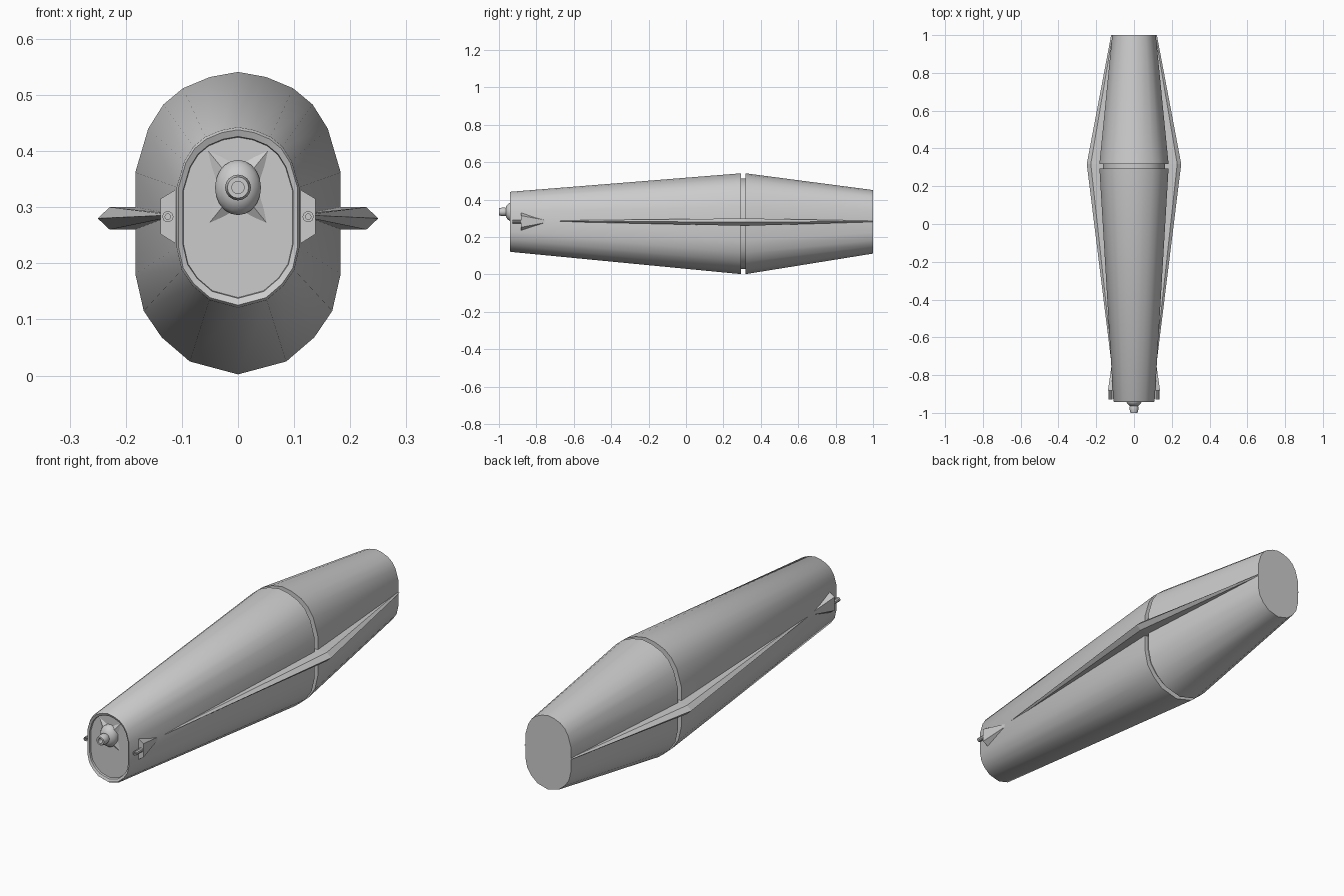
import bpy, bmesh, math
from mathutils import Vector

if "Cube" in bpy.data.objects:
    bpy.data.objects.remove(bpy.data.objects["Cube"])


def finish(name, bm, smooth=35):
    bmesh.ops.recalc_face_normals(bm, faces=bm.faces)
    me = bpy.data.meshes.new(name)
    bm.to_mesh(me)
    bm.free()
    if smooth:
        me.shade_smooth()
        me.set_sharp_from_angle(angle=math.radians(smooth))
    ob = bpy.data.objects.new(name, me)
    bpy.context.collection.objects.link(ob)
    return ob


def loft(name, rings, smooth=35):
    bm = bmesh.new()
    loops = [[bm.verts.new(p) for p in ring] for ring in rings]
    n = len(loops[0])
    for a, b in zip(loops, loops[1:]):
        for i in range(n):
            j = (i + 1) % n
            bm.faces.new((a[i], a[j], b[j], b[i]))
    bm.faces.new(loops[0])
    bm.faces.new(loops[-1])
    return finish(name, bm, smooth)


def mirror_x(ob):
    m = ob.modifiers.new("mirror", 'MIRROR')
    m.use_axis = (True, False, False)
    m.use_mirror_merge = False


def turned(name, profile, x, z, n=16, zs=1.0):
    # round part about the y axis from (radius, y) pairs
    return loft(name, [[(x + r * math.cos(2 * math.pi * i / n), y,
                         z + zs * r * math.sin(2 * math.pi * i / n)) for i in range(n)]
                       for r, y in profile])


# Hull cross-section at the widest point, relative to its middle
half = [(0.05, 0.26), (0.098, 0.24), (0.133, 0.211), (0.16, 0.168), (0.183, 0.09),
        (0.183, -0.091), (0.168, -0.157), (0.136, -0.204), (0.086, -0.247)]
outline = [(0, 0.269)] + half + [(0, -0.27)] + [(-x, z) for x, z in reversed(half)]


def section(y, s, zc):
    return [(x * s, y, zc + z * s) for x, z in outline]


# Hull: recessed nose plate, rim, front body, groove, tail body
loft("hull", [section(*r) for r in [
    (-0.928, 0.53, 0.282), (-0.937, 0.535, 0.282), (-0.942, 0.58, 0.282),
    (-0.936, 0.597, 0.282), (0.295, 1.0, 0.272), (0.295, 0.9, 0.272),
    (0.318, 0.9, 0.272), (0.318, 1.0, 0.272), (1.0, 0.63, 0.282)]])


# Long side fins, widest at the groove
def fin_ring(y, root, tip, h, z):
    mid = tip - 0.25 * (tip - root)
    return [(root, y, z - h), (mid, y, z - h), (tip, y, z), (mid, y, z + h), (root, y, z + h)]


mirror_x(loft("side_fin", [
    fin_ring(-0.75, 0.095, 0.118, 0.002, 0.286),
    fin_ring(0.318, 0.165, 0.25, 0.02, 0.28),
    fin_ring(1.0, 0.09, 0.121, 0.003, 0.284)], 0))

# Gun fairings on the sides of the nose
mirror_x(loft("gun_fairing", [
    [(0.10, -0.882, 0.228), (0.138, -0.882, 0.252), (0.138, -0.882, 0.315), (0.10, -0.882, 0.338)],
    [(0.10, -0.75, 0.272), (0.119, -0.75, 0.278), (0.119, -0.75, 0.290), (0.10, -0.75, 0.296)]], 0))
mirror_x(turned("side_gun", [(0.01, -0.87), (0.01, -0.928), (0.005, -0.928), (0.005, -0.9)],
                0.125, 0.283, 10))

# Nose gun: ball mount, collar and hollow barrel
turned("nose_gun_mount", [(0.041, -0.92), (0.041, -0.94), (0.036, -0.95), (0.025, -0.962), (0.012, -0.965)],
       0, 0.335, 20, 1.2)
turned("nose_gun_barrel", [(0.018, -0.955), (0.023, -0.968), (0.023, -0.982), (0.019, -1.0),
                           (0.011, -1.0), (0.011, -0.975)], 0, 0.335)

# Four pointed braces around the nose gun
bm = bmesh.new()
for tx, tz in ((0.058, 0.406), (-0.058, 0.406), (0.055, 0.267), (-0.055, 0.267)):
    c = Vector((0, -0.93, 0.335))
    tip = Vector((tx, -0.93, tz))
    d = (tip - c).normalized()
    side = Vector((d.z, 0, -d.x)) * 0.024
    base = c + d * 0.028
    v = [bm.verts.new(p) for p in (base + side, base - side, tip + Vector((0, 0.004, 0)),
                                   base + Vector((0, -0.014, 0)))]
    for f in ((0, 1, 2), (0, 2, 3), (1, 3, 2), (0, 3, 1)):
        bm.faces.new([v[i] for i in f])
finish("nose_gun_braces", bm, 0)
